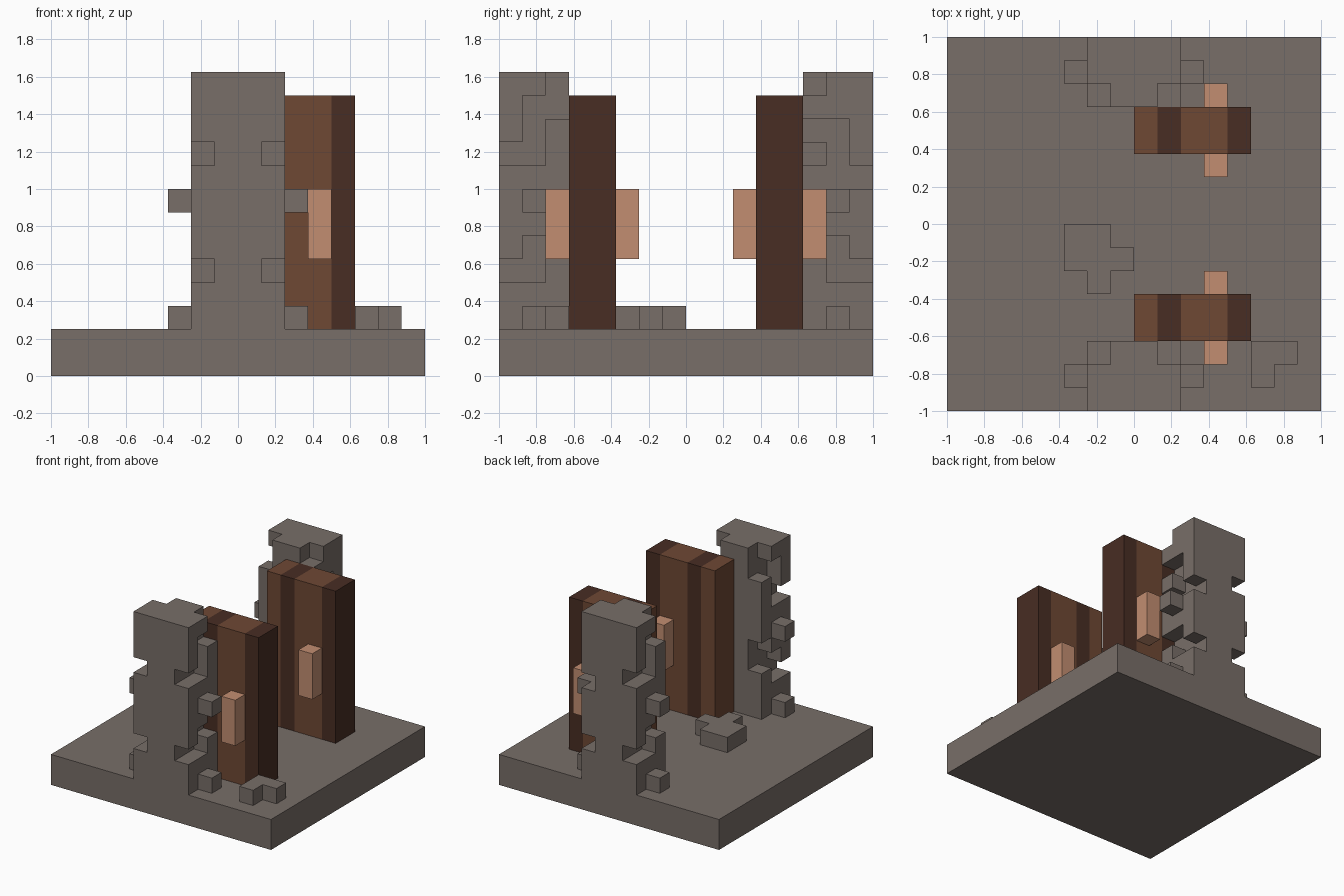
import bpy, bmesh, math
from mathutils import Vector

cube = bpy.data.objects.get("Cube")
if cube:
    bpy.data.objects.remove(cube, do_unlink=True)

U = 0.125  # block size


def material(name, rgb):
    lin = [(c / 255 / 12.92) if c <= 10 else ((c / 255 + 0.055) / 1.055) ** 2.4 for c in rgb]
    m = bpy.data.materials.new(name)
    m.use_nodes = True
    m.diffuse_color = (*lin, 1)
    m.node_tree.nodes["Principled BSDF"].inputs["Base Color"].default_value = (*lin, 1)
    return m


STONE = material("grey stone", (120, 110, 104))
WOOD = material("brown wood", (110, 72, 52))
DARK = material("dark wood", (72, 45, 35))
HANDLE = material("pale copper", (194, 141, 113))


def box(x0, x1, y0, y1, z0, z1):
    """Set of grid cells filling a box."""
    return {(x, y, z) for x in range(x0, x1) for y in range(y0, y1) for z in range(z0, z1)}


def build(name, cells, mats, rule=lambda c: 0):
    """Skin a set of grid cells with their exposed faces and merge flat areas."""
    bm = bmesh.new()
    for c in sorted(cells):
        for axis in range(3):
            for side in (0, 1):
                n = list(c)
                n[axis] += 1 if side else -1
                if tuple(n) in cells:
                    continue
                a, b = (axis + 1) % 3, (axis + 2) % 3
                ring = []
                for da, db in ((0, 0), (1, 0), (1, 1), (0, 1)):
                    p = list(c)
                    p[axis] += side
                    p[a] += da
                    p[b] += db
                    ring.append(bm.verts.new(Vector(p) * U - Vector((1, 1, 0))))
                if not side:
                    ring.reverse()
                bm.faces.new(ring).material_index = rule(c)
    bmesh.ops.remove_doubles(bm, verts=bm.verts[:], dist=0.001)
    bmesh.ops.dissolve_limit(bm, angle_limit=math.radians(1), verts=bm.verts[:],
                             edges=bm.edges[:], delimit={'MATERIAL'})
    mesh = bpy.data.meshes.new(name)
    bm.to_mesh(mesh)
    bm.free()
    for m in mats:
        mesh.materials.append(m)
    ob = bpy.data.objects.new(name, mesh)
    bpy.context.collection.objects.link(ob)
    return ob


# Ground slab
build("base_slab", box(0, 16, 0, 16, 0, 2), [STONE])

# Chipped spots on a pillar side, as (depth from outer face, height)
CHIPS = {(0, 9), (1, 9), (1, 10), (1, 11), (2, 11), (2, 12),
         (0, 4), (1, 4), (1, 5), (2, 5), (2, 6)}
CHIPS_ALT = {(2, 12), (2, 10), (2, 8), (1, 10), (1, 9), (1, 8), (0, 8),
             (2, 5), (1, 5), (1, 4), (0, 4)}


def pillar(name, depth_to_y, left_chips, right_chips):
    cells = box(6, 10, min(depth_to_y), max(depth_to_y) + 1, 2, 13)
    for x, chips in ((9, left_chips), (6, right_chips)):
        cells -= {(x, depth_to_y[d], z) for d, z in chips}
    # small blocks sticking out of both sides
    for x in (5, 10):
        cells |= {(x, depth_to_y[1], z) for z in (2, 7)}
    build(name, cells, [STONE])


pillar("front_pillar", (0, 1, 2), CHIPS, CHIPS)
pillar("back_pillar", (15, 14, 13), CHIPS_ALT, CHIPS)

# Door leaves with dark vertical bands, and handles on both faces
for side, y in (("front", 3), ("back", 11)):
    build(side + "_door", box(8, 13, y, y + 2, 2, 12), [WOOD, DARK],
          lambda c: int(c[0] in (9, 12)))
    build(side + "_door_outer_handle", box(11, 12, y - 1, y, 5, 8), [HANDLE])
    build(side + "_door_inner_handle", box(11, 12, y + 2, y + 3, 5, 8), [HANDLE])

# Loose stones on the slab
build("centre_rubble", box(5, 7, 6, 8, 2, 3) | {(7, 6, 2), (6, 5, 2)}, [STONE])
build("front_rubble", {(13, 2, 2), (14, 2, 2), (13, 1, 2)}, [STONE])
